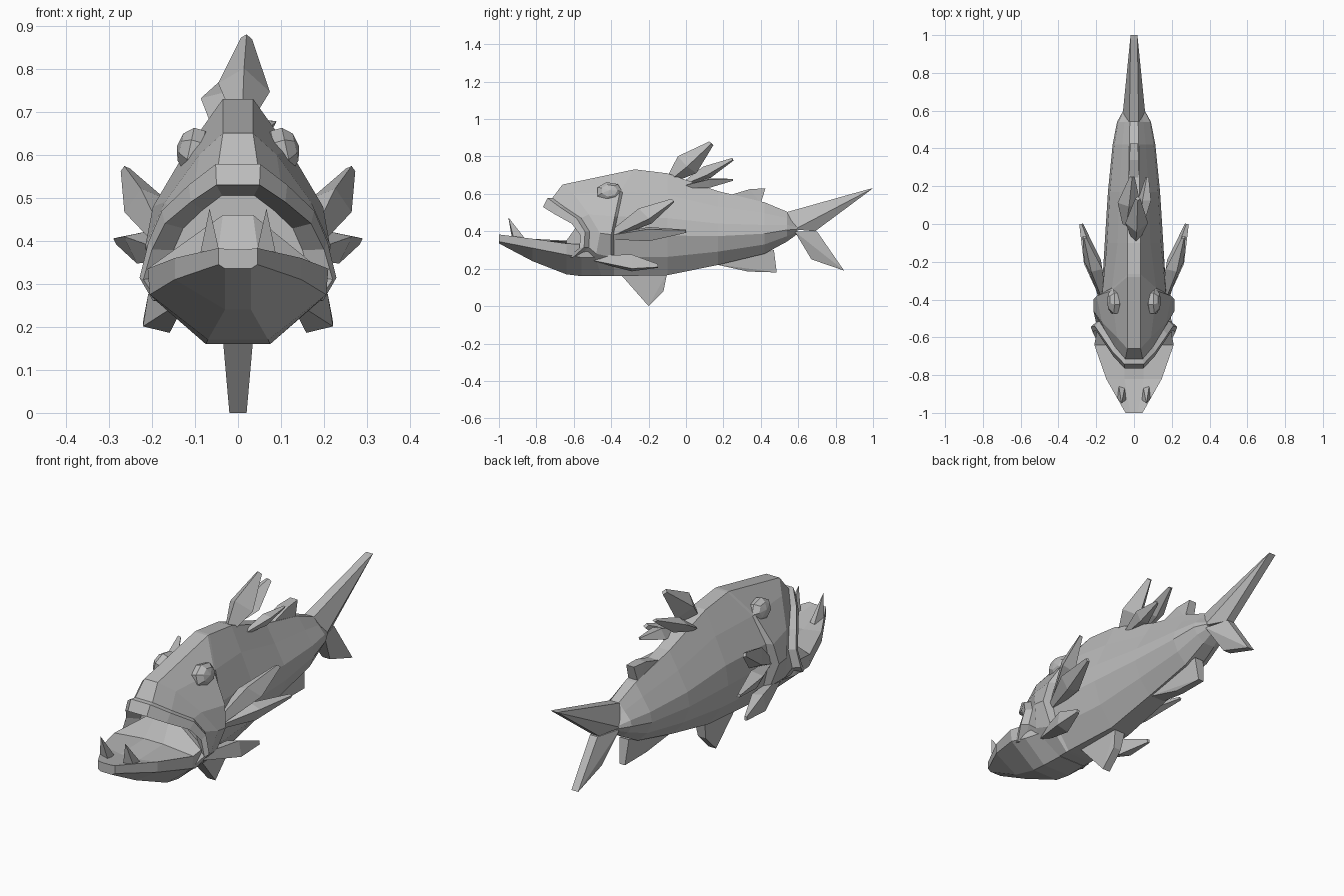
import bpy, bmesh
from mathutils import Vector

if "Cube" in bpy.data.objects:
    bpy.data.objects.remove(bpy.data.objects["Cube"])

grey = bpy.data.materials.new("stone_grey")
grey.diffuse_color = (0.5, 0.5, 0.5, 1)
grey.use_nodes = True
grey.node_tree.nodes["Principled BSDF"].inputs["Base Color"].default_value = grey.diffuse_color


def finish(name, bm, mirror=False):
    bmesh.ops.recalc_face_normals(bm, faces=bm.faces[:])
    me = bpy.data.meshes.new(name)
    bm.to_mesh(me)
    bm.free()
    me.materials.append(grey)
    ob = bpy.data.objects.new(name, me)
    bpy.context.collection.objects.link(ob)
    if mirror:
        ob.modifiers.new("mirror", 'MIRROR').use_mirror_merge = False
    return ob


def loft(name, rings):
    """Skin half rings (x, y, z), each closed by its mirror image."""
    bm = bmesh.new()
    loops = []
    for ring in rings:
        full = ring + [(-x, y, z) for x, y, z in reversed(ring)]
        loops.append([bm.verts.new(p) for p in full])
    n = len(loops[0])
    for a, b in zip(loops, loops[1:]):
        for i in range(n):
            j = (i + 1) % n
            bm.faces.new((a[i], a[j], b[j], b[i]))
    bm.faces.new(loops[0])
    bm.faces.new(loops[-1])
    return finish(name, bm)


def hull(name, points, mirror=False):
    bm = bmesh.new()
    for p in points:
        bm.verts.new(p)
    res = bmesh.ops.convex_hull(bm, input=bm.verts[:])
    junk = {g for g in res["geom_interior"] + res["geom_unused"]
            if isinstance(g, bmesh.types.BMVert)}
    bmesh.ops.delete(bm, geom=list(junk), context='VERTS')
    bmesh.ops.dissolve_limit(bm, angle_limit=0.02, verts=bm.verts[:], edges=bm.edges[:])
    return finish(name, bm, mirror)


def plate(name, outline):
    """Centred fin from (half width, y, z) corners."""
    return hull(name, [(s * w, y, z) for w, y, z in outline for s in (-1, 1)])


def leaf(name, base, tip, w, t, mid=0.5, mirror=False):
    """Pointed blade with a diamond section."""
    base, tip, w, t = map(Vector, (base, tip, w, t))
    pts = []
    for c, k in ((base, 0.35), (base.lerp(tip, mid), 1), (tip, 0.22)):
        pts += [c + w * k, c - w * k, c + t * k, c - t * k]
    return hull(name, pts, mirror)


# Trunk section: flat ridge on top, widest below the middle, narrow belly
SHAPE = ((0.56, 0.79), (0.92, 0.56), (1, 0.39), (0.78, 0.18), (0.34, 0))


def trunk(y, top, bottom, ridge, width, lean=0):
    return [(ridge, y + lean, top)] + [
        (width * u, y + lean * max(0, v - 0.4), bottom + (top - bottom) * v) for u, v in SHAPE]


# Body: mouth roof, lip and groove follow one arc, then head, gill step and trunk
lip = [(.05, -.765, .53), (.11, -.70, .49), (.17, -.61, .44),
       (.20, -.565, .38), (.22, -.57, .31), (.19, -.63, .265)]
mouth = [(x * 0.75, -.53, z * 0.85 + 0.055) for x, y, z in lip]
lip_top = [(x * 1.04, y + 0.025, z + 0.2 * (z - 0.29)) for x, y, z in lip]
groove = [(x * 0.88, y + 0.025, z) for x, y, z in lip_top]
head = [(.035, -.66, .65), (.09, -.60, .60), (.17, -.52, .49),
        (.215, -.46, .39), (.19, -.48, .28), (.07, -.56, .165)]
gill = trunk(-.40, .73, .16, .035, .215, .12)
gill_step = [(x * k, y + 0.015, z) for (x, y, z), k in zip(gill, (1, .97, .85, .8, .85, 1))]
loft("body", [
    mouth, lip, lip_top, groove, head, gill, gill_step,
    trunk(-.10, .71, .165, .035, .155),
    trunk(.17, .615, .22, .03, .138),
    trunk(.42, .555, .28, .025, .113),
    trunk(.54, .505, .345, .022, .09),
    trunk(.595, .45, .385, .02, .06),
])


# Lower jaw with a rising tongue: tongue, rim, under rim, keel at each station
def jaw(y, tongue, rim, under, keel):
    return [(x, y, z) for x, z in (tongue, rim, under, keel)]


loft("lower_jaw", [
    jaw(-1.0, (.02, .38), (.045, .383), (.045, .345), (.03, .335)),
    jaw(-.82, (.05, .345), (.147, .36), (.147, .31), (.03, .24)),
    jaw(-.64, (.05, .35), (.21, .335), (.205, .275), (.07, .17)),
    jaw(-.56, (.035, .46), (.195, .33), (.19, .26), (.075, .16)),
    jaw(-.45, (.035, .46), (.15, .33), (.16, .26), (.07, .16)),
])

# Teeth
hull("tooth", [(.04, -.93, .36), (.09, -.92, .36), (.08, -.86, .36),
               (.05, -.87, .36), (.066, -.95, .475)], mirror=True)

# Eyes: faceted domes
bm = bmesh.new()
bmesh.ops.create_uvsphere(bm, u_segments=7, v_segments=5, radius=1)
for v in bm.verts:
    x, y, z = v.co
    v.co = Vector((.1 + z * .042 - x * .012, -.41 + y * .075, .608 + x * .055 + z * .012))
finish("eye", bm, mirror=True)

# Tail lobes
plate("tail_upper_lobe", [(.025, .53, .50), (.06, .58, .41), (.02, .69, .40),
                          (.018, 1.0, .63), (.018, .975, .625)])
plate("tail_lower_lobe", [(.055, .58, .40), (.02, .70, .40), (.018, .845, .19), (.02, .67, .25)])

# Centre fins above and below
plate("rear_crest", [(.025, .22, .56), (.025, .24, .595), (.025, .34, .625),
                     (.02, .425, .63), (.025, .40, .55)])
plate("anal_fin", [(.04, .15, .225), (.02, .33, .185), (.015, .485, .18), (.025, .47, .30)])
plate("belly_fin", [(.035, -.35, .17), (.02, -.20, 0), (.02, -.12, .08), (.03, -.10, .18)])

# Back spines
leaf("back_spine_tall", (.01, -.08, .68), (.02, .135, .87), (.06, 0, -.01), (0, -.05, .045), .4)
leaf("back_spine_left", (-.04, 0, .66), (-.01, .25, .785), (.06, 0, -.015), (0, -.02, .03), .45)
leaf("back_spine_right", (.04, 0, .64), (.07, .25, .675), (.035, 0, .02), (-.01, 0, .025), .5)

# Side fins
leaf("upper_side_fin", (.16, -.40, .38), (.262, -.07, .565), (.048, .02, -.015), (.01, -.035, .04), .55, True)
leaf("middle_side_fin", (.16, -.40, .37), (.28, 0, .40), (.045, -.01, .025), (-.015, 0, .038), .5, True)
leaf("lower_side_fin", (.14, -.50, .255), (.213, -.15, .215), (.037, 0, -.03), (.025, 0, .045), .6, True)
